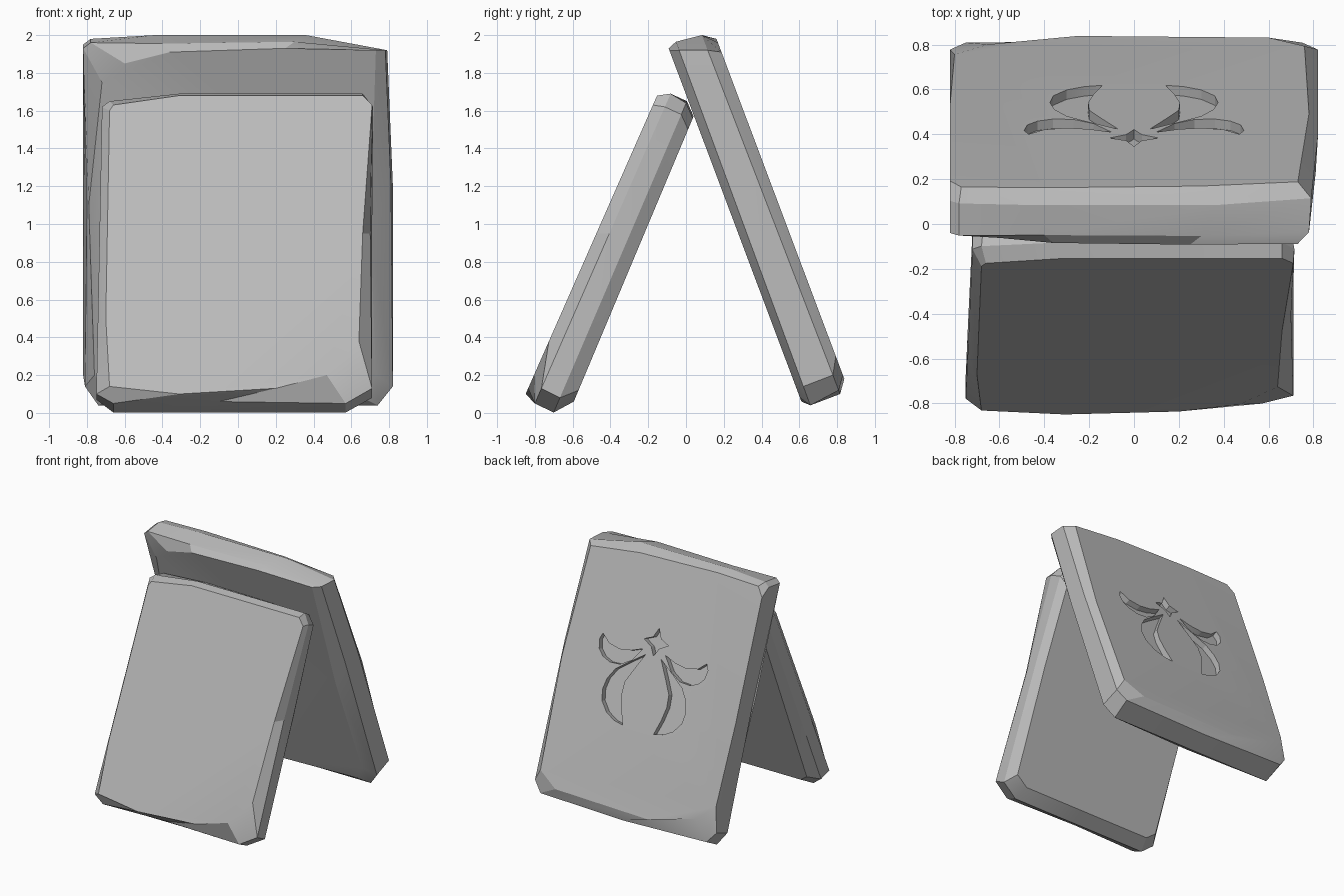
import bpy, bmesh, math
from mathutils import Vector

if "Cube" in bpy.data.objects:
    bpy.data.objects.remove(bpy.data.objects["Cube"])

stone = bpy.data.materials.new("grey stone")
stone.diffuse_color = (0.5, 0.5, 0.5, 1)
stone.use_nodes = True
stone.node_tree.nodes["Principled BSDF"].inputs["Base Color"].default_value = stone.diffuse_color


def make_object(name, bm):
    bmesh.ops.recalc_face_normals(bm, faces=bm.faces)
    mesh = bpy.data.meshes.new(name)
    bm.to_mesh(mesh)
    bm.free()
    mesh.materials.append(stone)
    ob = bpy.data.objects.new(name, mesh)
    bpy.context.collection.objects.link(ob)
    return ob


def loft(bm, rings):
    """Close a stack of equal point rings into a solid."""
    vs = [[bm.verts.new(p) for p in r] for r in rings]
    n = len(vs[0])
    for a, b in zip(vs, vs[1:]):
        for i in range(n):
            j = (i + 1) % n
            bm.faces.new((a[i], a[j], b[j], b[i]))
    bm.faces.new(vs[0])
    bm.faces.new(vs[-1][::-1])


def on_slab(x, z, depth, tilt):
    """Point at (x, z) on the leaning plane at this depth."""
    return Vector((x, (depth - z * math.sin(tilt)) / math.cos(tilt), z))


def slab(name, tilt, layers):
    bm = bmesh.new()
    loft(bm, [[on_slab(x, z, low + (high - low) * z / 1.7, tilt) for x, z in ring]
              for low, high, ring in layers])
    return make_object(name, bm)


def smooth(ob):
    bpy.ops.object.select_all(action='DESELECT')
    ob.select_set(True)
    bpy.context.view_layer.objects.active = ob
    bpy.ops.object.shade_smooth_by_angle(angle=math.radians(20))


# Front slab: chipped outlines (x, z) from front face to rear face
front = slab("front_slab", math.radians(-23), [
    (-.822, -.797, [(-.68, 1.6), (-.66, 1.63), (-.31, 1.68), (.66, 1.68), (.71, 1.63), (.66, .95),
                    (.64, .38), (.47, .2), (.2, .13), (-.31, .1), (-.68, .14), (-.7, .5)]),
    (-.757, -.735, [(-.72, 1.62), (-.68, 1.65), (-.31, 1.69), (.66, 1.69), (.715, 1.62), (.7, .95),
                    (.71, .13), (.57, .05), (-.1, .06), (-.66, .05), (-.75, .1), (-.74, .6)]),
    (-.646, -.64, [(-.72, 1.56), (-.67, 1.63), (-.3, 1.65), (.64, 1.64), (.7, 1.58), (.71, .95),
                   (.71, .08), (.57, .002), (0, .002), (-.66, .002), (-.75, .07), (-.74, .6)]),
    (-.57, -.577, [(-.69, 1.5), (-.64, 1.55), (-.3, 1.57), (.6, 1.56), (.66, 1.5), (.67, .9),
                   (.66, .12), (.55, .06), (0, .06), (-.62, .06), (-.69, .11), (-.69, .6)]),
])

# Back slab, leaning the other way
LEAN = math.radians(20.6)
FACE = .848
back = slab("back_slab", LEAN, [
    (.593, .593, [(-.72, 1.75), (-.6, 1.85), (-.36, 1.91), (.25, 1.93), (.73, 1.92), (.7, 1),
                  (.73, .2), (.66, .08), (0, .06), (-.66, .08), (-.76, .2), (-.79, 1.1)]),
    (.63, .64, [(-.82, 1.93), (-.78, 1.96), (-.4, 1.955), (.3, 1.965), (.78, 1.92), (.81, 1.2),
                (.82, .14), (.74, .04), (0, .04), (-.74, .04), (-.81, .14), (-.8, 1.1)]),
    (.8, .785, [(-.82, 1.95), (-.78, 1.98), (-.44, 2), (.36, 2), (.79, 1.92), (.82, 1.2),
                (.82, .2), (.75, .12), (0, .1), (-.75, .12), (-.82, .2), (-.81, 1)]),
    (FACE, FACE, [(-.82, 1.9), (-.77, 1.97), (-.4, 1.98), (.3, 1.96), (.73, 1.91), (.78, 1.1),
                  (.76, .3), (.6, .2), (-.25, .18), (-.65, .28), (-.8, .4), (-.82, 1)]),
])

# Carved ornament: star, side crescents and lower leaves (x, z)
star = [(0, 1.49), (.035, 1.42), (.11, 1.39), (.035, 1.35), (0, 1.29),
        (-.035, 1.35), (-.11, 1.39), (-.035, 1.42)]
crescent = [(.1, 1.32), (.2, 1.285), (.3, 1.27), (.4, 1.29), (.47, 1.345), (.49, 1.3),
            (.475, 1.235), (.43, 1.19), (.36, 1.165), (.27, 1.17), (.18, 1.22)]
leaf = [(.07, 1.285), (.2, 1.2), (.3, 1.13), (.355, 1.05), (.375, .97), (.36, .89),
        (.3, .82), (.22, .78), (.14, .765), (.18, .87), (.205, .97), (.2, 1.06), (.15, 1.15)]
shapes = [star] + [[(s * x, z) for x, z in p] for p in (crescent, leaf) for s in (1, -1)]

normal = Vector((0, math.cos(LEAN), math.sin(LEAN)))
bm = bmesh.new()
for shape in shapes:
    loft(bm, [[on_slab(x, z, FACE, LEAN) + normal * d for x, z in shape] for d in (.05, -.045)])
cutter = make_object("ornament_cutter", bm)
cutter.hide_render = True
mod = back.modifiers.new("carving", 'BOOLEAN')
mod.operation = 'DIFFERENCE'
mod.solver = 'EXACT'
mod.object = cutter
bpy.context.view_layer.objects.active = back
bpy.ops.object.modifier_apply(modifier=mod.name)
bpy.data.objects.remove(cutter)

for ob in (front, back):
    smooth(ob)
